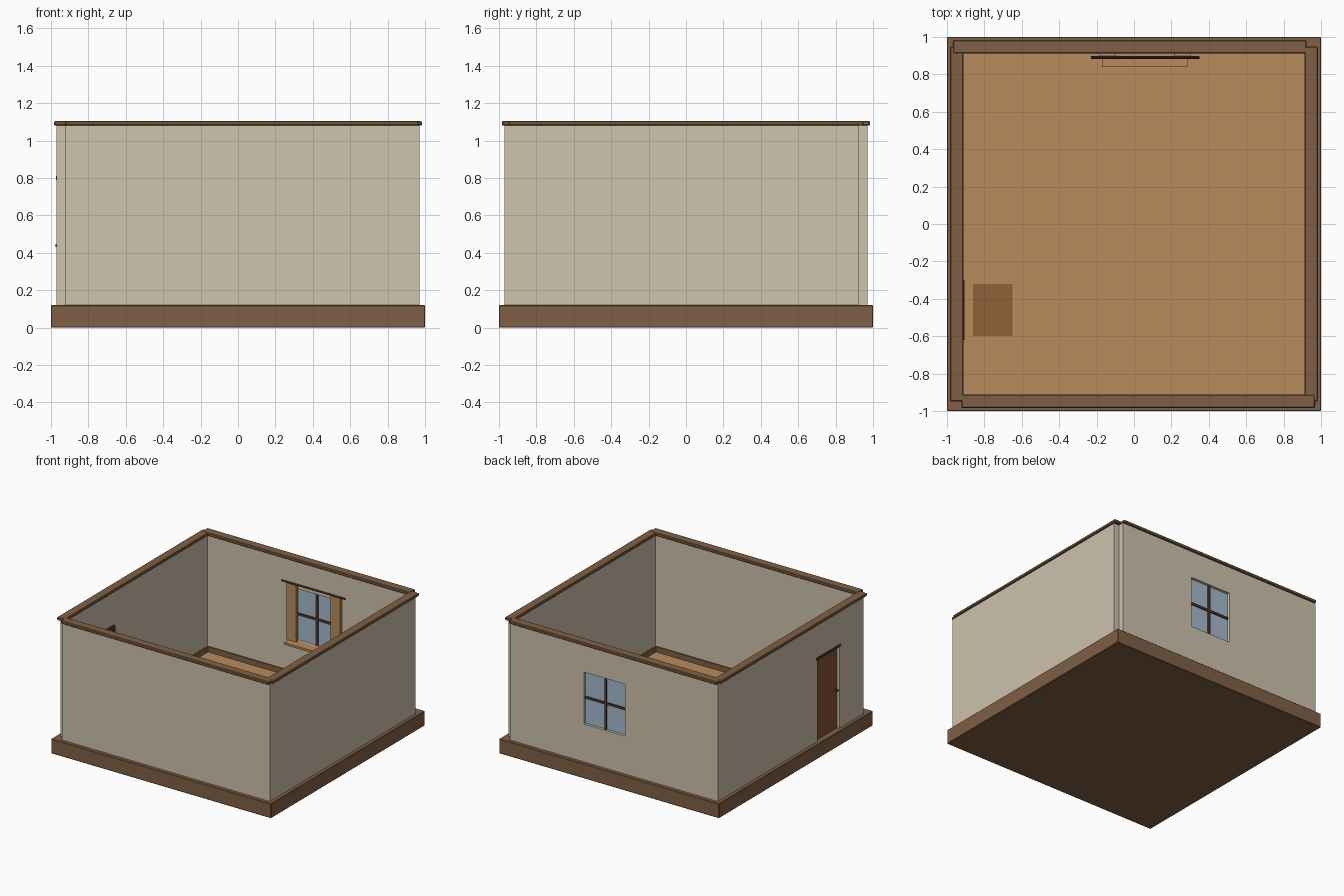
import bpy
import math
from mathutils import Vector

cube = bpy.data.objects.get("Cube")
if cube:
    bpy.data.objects.remove(cube, do_unlink=True)


def material(name, rgb):
    linear = [((c / 255 + 0.055) / 1.055) ** 2.4 for c in rgb] + [1.0]
    mat = bpy.data.materials.new(name)
    mat.use_nodes = True
    mat.diffuse_color = linear
    mat.node_tree.nodes["Principled BSDF"].inputs["Base Color"].default_value = linear
    return mat


PLASTER = material("cream_plaster", (206, 194, 172))
BROWN = material("brown_wood", (128, 96, 69))
FLOOR = material("tan_wood", (185, 140, 93))
MAT = material("mat_brown", (143, 98, 58))
DOOR = material("door_brown", (134, 84, 50))
DARK = material("dark_wood", (76, 54, 40))
GLASS = material("blue_glass", (166, 186, 206))


def box(name, x, y, z, mat, bevel=0):
    """Box spanning the given (low, high) ranges."""
    spans = (x, y, z)
    bpy.ops.mesh.primitive_cube_add(size=1, location=[sum(s) / 2 for s in spans])
    ob = bpy.context.object
    ob.name = name
    size = Vector([s[1] - s[0] for s in spans])
    for v in ob.data.vertices:
        v.co = v.co * size
    ob.data.materials.append(mat)
    if bevel:
        mod = ob.modifiers.new("Bevel", "BEVEL")
        mod.width = bevel
        mod.segments = 1
    return ob


def rod(name, centre, radius, length, turn, mat):
    bpy.ops.mesh.primitive_cylinder_add(vertices=12, radius=radius, depth=length,
                                        location=centre, rotation=turn)
    ob = bpy.context.object
    ob.name = name
    ob.data.materials.append(mat)
    bpy.ops.object.shade_smooth_by_angle()


OUT, INN = 0.97, 0.922
BASE, TOP, CAP = 0.12, 1.08, 1.105
GROUND = 0.127
WIN_X, WIN_Z = (-0.124, 0.25), (0.43, 0.857)
DOOR_Y, DOOR_TOP = (-0.605, -0.325), 0.795

# Foundation and floor
box("foundation", (-1, 1), (-1, 1), (0, BASE), BROWN, 0.004)
box("floor", (-INN, INN), (-INN, INN), (BASE - 0.01, GROUND), FLOOR)

# Plain walls, overlapping at the corners
box("front_wall", (-INN, OUT), (-OUT, -INN), (BASE, TOP), PLASTER)
box("right_side_wall", (INN, OUT), (-INN, INN), (BASE, TOP), PLASTER)

# Back wall around the window opening
back = (INN, OUT)
box("back_wall_side_a", (-OUT, WIN_X[0]), back, (BASE, TOP), PLASTER)
box("back_wall_side_b", (WIN_X[1], INN), back, (BASE, TOP), PLASTER)
box("back_wall_below_window", WIN_X, back, (BASE, WIN_Z[0]), PLASTER)
box("back_wall_above_window", WIN_X, back, (WIN_Z[1], TOP), PLASTER)

# Wall around the door opening
side = (-OUT, -INN)
box("door_wall_front", side, (-INN, DOOR_Y[0]), (BASE, TOP), PLASTER)
box("door_wall_back", side, (DOOR_Y[1], INN), (BASE, TOP), PLASTER)
box("door_wall_above", side, DOOR_Y, (DOOR_TOP, TOP), PLASTER)

# Wall caps
LONG, RIM, LIP = 0.948, 0.984, 0.911
box("front_cap", (-INN, 0.968), (-RIM, -LIP), (TOP, CAP), BROWN, 0.005)
box("back_cap", (-0.968, INN), (LIP, RIM), (TOP, CAP), BROWN, 0.005)
for name, s in (("left_cap", (-RIM, -LIP)), ("right_cap", (LIP, RIM))):
    box(name, s, (-LONG, LONG), (TOP, CAP - 0.001), BROWN, 0.005)

# Baseboards, interrupted by the door
SKIRT = (BASE, 0.17)
box("front_baseboard", (-INN, INN), (-INN, -LIP), SKIRT, BROWN)
box("back_baseboard", (-INN, INN), (LIP, INN), SKIRT, BROWN)
box("right_baseboard", (LIP, INN), (-LIP, LIP), SKIRT, BROWN)
box("left_baseboard_front", (-INN, -LIP), (-LIP, -0.62), SKIRT, BROWN)
box("left_baseboard_back", (-INN, -LIP), (-0.30, LIP), SKIRT, BROWN)

# Window: glass with crossed glazing bars
mid_x, mid_z = sum(WIN_X) / 2, sum(WIN_Z) / 2
box("window_glass", WIN_X, (0.94, 0.948), WIN_Z, GLASS)
box("window_upright_bar", (mid_x - 0.01, mid_x + 0.01), (0.932, 0.957), WIN_Z, DARK)
box("window_cross_bar", WIN_X, (0.933, 0.956), (mid_z - 0.01, mid_z + 0.01), DARK)
box("window_sill", (-0.17, 0.29), (0.84, 0.925), (0.413, 0.43), FLOOR)

# Curtains and rod
for name, x in (("right_curtain", (-0.185, -0.098)), ("left_curtain", (0.213, 0.302))):
    box(name, x, (0.896, 0.92), (0.43, 0.895), FLOOR)
rod("curtain_rod", (0.06, 0.89, 0.907), 0.007, 0.58, (0, math.pi / 2, 0), DARK)

# Door, frame, knob and mat
box("door", (-0.95, -0.925), DOOR_Y, (BASE, DOOR_TOP), DOOR)
box("door_header", (-0.973, -0.905), (-0.62, -0.30), (DOOR_TOP - 0.005, 0.81), DARK)
for name, y in (("door_post_front", (-0.62, -0.598)), ("door_post_back", (-0.322, -0.30))):
    box(name, (-INN, -0.905), y, (BASE, DOOR_TOP), DARK)
rod("door_knob", (-0.96, -0.58, 0.44), 0.008, 0.03, (0, math.pi / 2, 0), DARK)
box("door_mat", (-0.86, -0.65), (-0.60, -0.32), (GROUND - 0.002, GROUND + 0.004), MAT)
